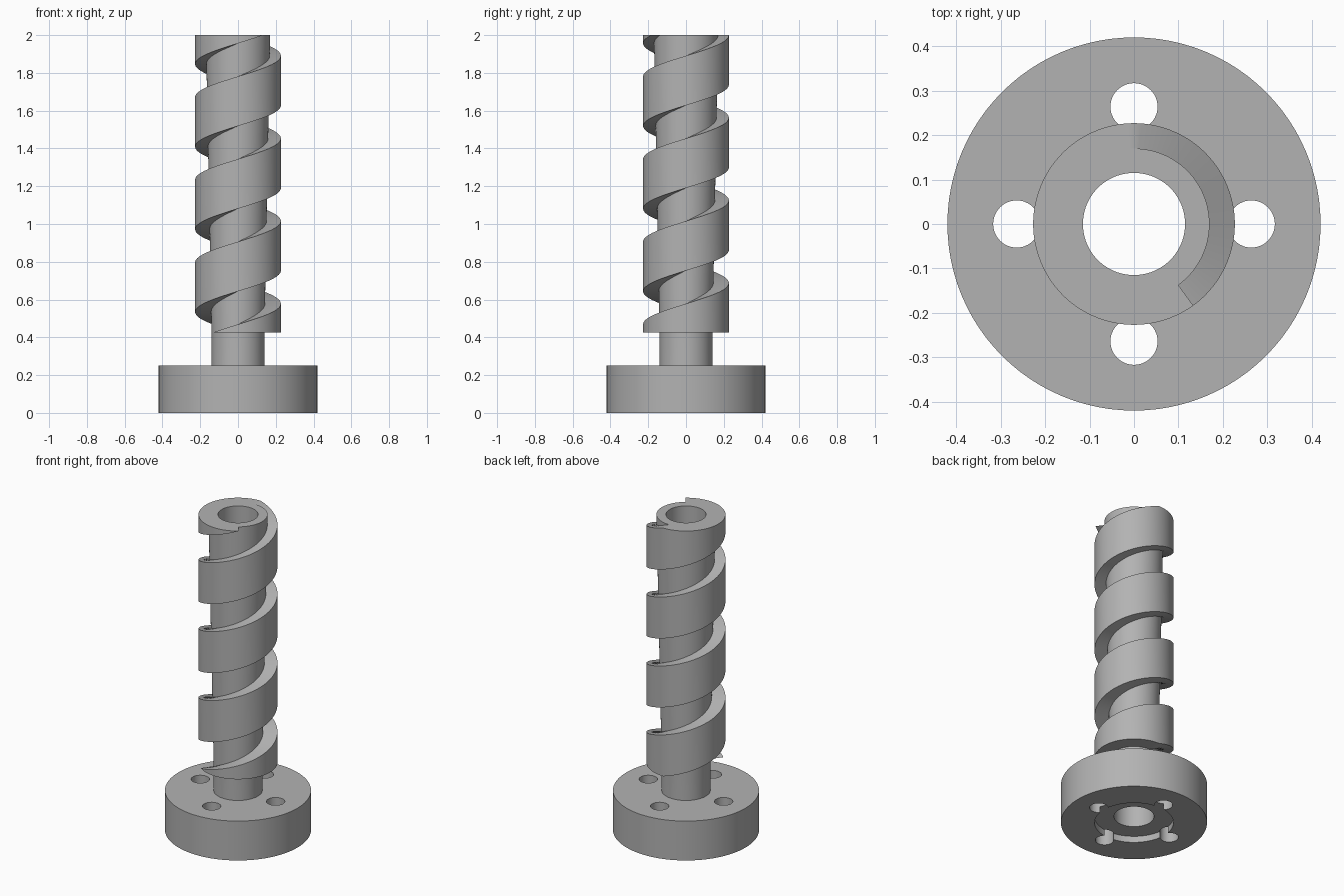
import bpy, bmesh
from math import radians, cos, sin, tau

if "Cube" in bpy.data.objects:
    bpy.data.objects.remove(bpy.data.objects["Cube"])

# Main dimensions
TOP, THREAD_BASE, FLANGE_TOP = 2.0, 0.425, 0.25
BORE, NECK, CORE_TOP, CREST = 0.115, 0.14, 0.17, 0.227
FLANGE, RECESS, RECESS_DEPTH = 0.42, 0.227, 0.04
HOLE, HOLE_CIRCLE = 0.053, 0.264
PITCH = (TOP - THREAD_BASE) / 3.6
BAND = 0.6 * PITCH
START = -126
STEP = 4

steel = bpy.data.materials.new("plain grey steel")
steel.use_nodes = True
grey = (0.45, 0.45, 0.45, 1)
steel.diffuse_color = grey
steel.node_tree.nodes["Principled BSDF"].inputs["Base Color"].default_value = grey


def finish(name, bm):
    bmesh.ops.remove_doubles(bm, verts=bm.verts, dist=1e-5)
    bmesh.ops.recalc_face_normals(bm, faces=bm.faces)
    mesh = bpy.data.meshes.new(name)
    bm.to_mesh(mesh)
    bm.free()
    mesh.materials.append(steel)
    obj = bpy.data.objects.new(name, mesh)
    bpy.context.collection.objects.link(obj)
    return obj


def select_only(obj):
    bpy.ops.object.select_all(action='DESELECT')
    obj.select_set(True)
    bpy.context.view_layer.objects.active = obj


def smooth(obj):
    select_only(obj)
    bpy.ops.object.shade_smooth_by_angle(angle=radians(30))


def loft(bm, rings):
    """Join consecutive closed rings of points with quads."""
    rows = [[bm.verts.new(p) for p in ring] for ring in rings]
    for a, b in zip(rows, rows[1:]):
        n = len(a)
        for i in range(n):
            j = (i + 1) % n
            bm.faces.new((a[i], a[j], b[j], b[i]))


def section(points, angle):
    return [(r * cos(angle), r * sin(angle), z) for r, z in points]


# Flange and hollow tapered shaft, turned from one closed profile
profile = [(BORE, RECESS_DEPTH), (RECESS, RECESS_DEPTH), (RECESS, 0), (FLANGE, 0),
           (FLANGE, FLANGE_TOP), (NECK, FLANGE_TOP), (NECK, THREAD_BASE),
           (CORE_TOP, TOP), (BORE, TOP)]
bm = bmesh.new()
turns = 96
loft(bm, [section(profile, tau * i / turns) for i in range(turns + 1)])
body = finish("flanged_shaft", bm)

# Four bolt holes through the flange
bm = bmesh.new()
for k in range(4):
    made = bmesh.ops.create_cone(bm, cap_ends=True, segments=48,
                                 radius1=HOLE, radius2=HOLE, depth=0.4)
    bmesh.ops.translate(bm, verts=made["verts"],
                        vec=(HOLE_CIRCLE * cos(k * tau / 4), HOLE_CIRCLE * sin(k * tau / 4), 0.12))
cutter = finish("bolt_hole_cutter", bm)
cutter.hide_render = True
cut = body.modifiers.new("bolt holes", 'BOOLEAN')
cut.object = cutter
cut.solver = 'EXACT'
select_only(body)
bpy.ops.object.modifier_apply(modifier=cut.name)
bpy.data.objects.remove(cutter)
smooth(body)


# Square helical thread, cut flat at its base and at the shaft top
def clamp(z):
    return min(max(z, THREAD_BASE), TOP)


def root(z):
    return NECK + (CORE_TOP - NECK) * (z - THREAD_BASE) / (TOP - THREAD_BASE) - 0.003


rings = []
for deg in range(0, round(4.2 * 360) + 1, STEP):
    upper = THREAD_BASE + PITCH * deg / 360
    lo, hi = clamp(upper - BAND), clamp(upper)
    rings.append(section([(root(lo), lo), (CREST, lo), (CREST, hi), (root(hi), hi)],
                         radians(START + deg)))
bm = bmesh.new()
loft(bm, rings)
bmesh.ops.dissolve_degenerate(bm, dist=1e-5, edges=bm.edges)
smooth(finish("helical_thread", bm))
